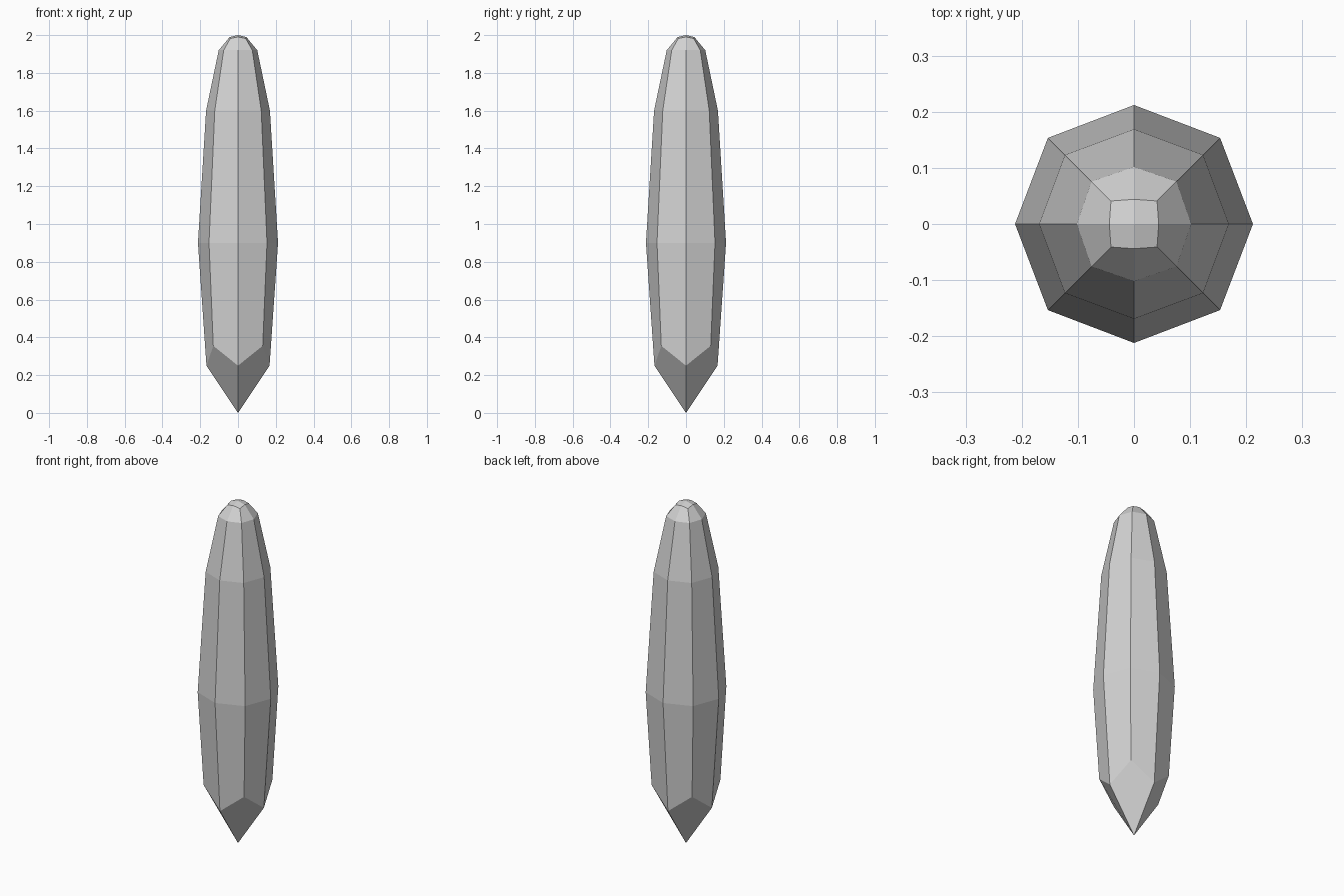
import bpy
import bmesh
from math import sin, cos, pi

cube = bpy.data.objects.get("Cube")
if cube:
    bpy.data.objects.remove(cube, do_unlink=True)

# Plain grey material
grey = bpy.data.materials.new("light_grey")
grey.use_nodes = True
colour = (0.65, 0.65, 0.65, 1)
grey.diffuse_color = colour
grey.node_tree.nodes["Principled BSDF"].inputs["Base Color"].default_value = colour

SIDES = 8
# Each ring: axis radius, axis height, corner radius, corner height
RINGS = [
    (0.167, 0.25, 0.185, 0.355),
    (0.212, 0.90, 0.217, 0.90),
    (0.169, 1.60, 0.174, 1.60),
    (0.102, 1.92, 0.107, 1.92),
    (0.044, 1.99, 0.058, 1.982),
]

bm = bmesh.new()


def add_ring(axis_r, axis_z, corner_r, corner_z):
    verts = []
    for i in range(SIDES):
        r, z = (corner_r, corner_z) if i % 2 else (axis_r, axis_z)
        a = 2 * pi * i / SIDES
        verts.append(bm.verts.new((r * cos(a), r * sin(a), z)))
    return verts


def close_end(ring, z):
    """Four kite-shaped faces meeting at a point."""
    tip = bm.verts.new((0, 0, z))
    for i in range(0, SIDES, 2):
        bm.faces.new((tip, ring[i], ring[i + 1], ring[(i + 2) % SIDES]))


# Faceted sides
rings = [add_ring(*r) for r in RINGS]
for low, high in zip(rings, rings[1:]):
    for i in range(SIDES):
        j = (i + 1) % SIDES
        bm.faces.new((low[i], low[j], high[j], high[i]))

# Pointed base and blunt cap
close_end(rings[0], 0)
close_end(rings[-1], 2)
bmesh.ops.recalc_face_normals(bm, faces=bm.faces)

mesh = bpy.data.meshes.new("faceted_spike")
bm.to_mesh(mesh)
bm.free()
mesh.materials.append(grey)
spike = bpy.data.objects.new("faceted_spike", mesh)
bpy.context.collection.objects.link(spike)
